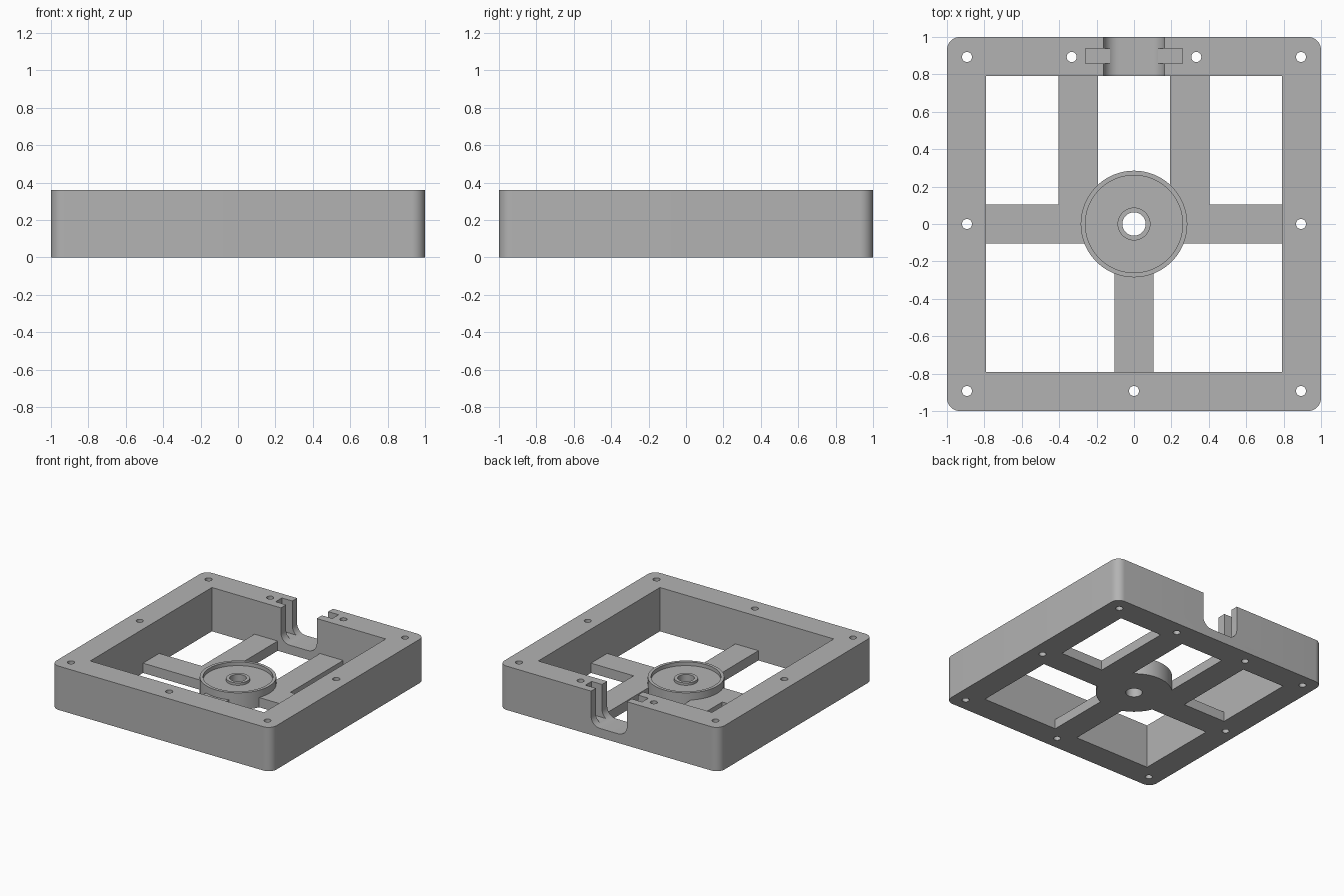
import bpy
import bmesh
from math import cos, sin, pi, radians

cube = bpy.data.objects.get("Cube")
if cube:
    bpy.data.objects.remove(cube, do_unlink=True)

HEIGHT = 0.36      # frame height
INNER = 0.79       # half width of the frame opening
FLOOR = 0.08       # thickness of the spokes
HALF = 0.105       # half width of a spoke
BOLT = 0.893       # bolt hole offset

grey = bpy.data.materials.new("plain grey")
grey.use_nodes = True
colour = (0.45, 0.45, 0.45, 1)
grey.diffuse_color = colour
grey.node_tree.nodes["Principled BSDF"].inputs["Base Color"].default_value = colour


def finish(name, bm):
    """Turn a bmesh into a grey object."""
    bmesh.ops.recalc_face_normals(bm, faces=bm.faces)
    mesh = bpy.data.meshes.new(name)
    bm.to_mesh(mesh)
    bm.free()
    mesh.materials.append(grey)
    obj = bpy.data.objects.new(name, mesh)
    bpy.context.collection.objects.link(obj)
    return obj


def activate(obj):
    bpy.ops.object.select_all(action='DESELECT')
    obj.select_set(True)
    bpy.context.view_layer.objects.active = obj


def smooth(obj):
    activate(obj)
    bpy.ops.object.shade_smooth_by_angle(angle=radians(30))


def arc(cx, cy, r, start, end, steps=10):
    angles = [radians(start + (end - start) * i / steps) for i in range(steps + 1)]
    return [(cx + r * cos(a), cy + r * sin(a)) for a in angles]


def prism(name, outlines, low, high, along_y=False):
    """Extrude outlines along z, or xz outlines along y."""
    bm = bmesh.new()
    for outline in outlines:
        def ring(d):
            return [bm.verts.new((u, d, v) if along_y else (u, v, d)) for u, v in outline]
        a, b = ring(low), ring(high)
        bm.faces.new(a)
        bm.faces.new(b)
        for i in range(len(a)):
            j = (i + 1) % len(a)
            bm.faces.new((a[i], a[j], b[j], b[i]))
    return finish(name, bm)


def rect(x0, x1, y0, y1):
    return [(x0, y0), (x1, y0), (x1, y1), (x0, y1)]


def cut(obj, cutter):
    cutter.hide_render = True
    mod = obj.modifiers.new("cut", 'BOOLEAN')
    mod.operation = 'DIFFERENCE'
    mod.solver = 'EXACT'
    mod.object = cutter
    activate(obj)
    bpy.ops.object.modifier_apply(modifier=mod.name)
    bpy.data.objects.remove(cutter, do_unlink=True)


# Square frame with rounded corners
R = 0.07
C = 1 - R
corners = [(C, C, 0), (-C, C, 90), (-C, -C, 180), (C, -C, 270)]
outline = [p for x, y, a in corners for p in arc(x, y, R, a, a + 90)]
frame = prism("frame", [outline], 0, HEIGHT)
cut(frame, prism("opening_cutter", [rect(-INNER, INNER, -INNER, INNER)], -0.1, 0.5))

# Round-bottomed notch in the back wall, with a slot across it
W, F, BOTTOM = 0.163, 0.08, 0.075
notch = ([(-W, 0.5)] + arc(F - W, BOTTOM + F, F, 180, 270)
         + arc(W - F, BOTTOM + F, F, 270, 360) + [(W, 0.5)])
cut(frame, prism("notch_cutter", [notch], 0.7, 1.1, along_y=True))
cut(frame, prism("slot_cutter", [rect(-0.258, 0.258, 0.857, 0.938)], 0.089, 0.5))

# Bolt holes through the frame
bolts = [(0, -BOLT)] + [p for s in (-1, 1) for p in
         ((s * BOLT, BOLT), (s * BOLT, 0), (s * BOLT, -BOLT), (s * 0.333, BOLT))]
holes = [arc(x, y, 0.027, 0, 360, 24)[:-1] for x, y in bolts]
cut(frame, prism("bolt_cutter", holes, -0.1, 0.5))
smooth(frame)

# Spokes joining the frame to the hub
START = 0.15
prism("front_spoke", [rect(-HALF, HALF, -INNER, -START)], 0, FLOOR)
for side, s in (("left", 1), ("right", -1)):
    prism(side + "_spoke", [rect(s * START, s * INNER, -HALF, HALF)], 0, FLOOR)
    prism(side + "_back_spoke", [rect(s * 0.192, s * 0.403, HALF, INNER)], 0, FLOOR)

# Turned hub: outer rim, shallow recess, raised collar and centre hole
profile = [(0.062, 0), (0.285, 0), (0.285, 0.14), (0.26, 0.14),
           (0.26, 0.11), (0.088, 0.11), (0.088, 0.13), (0.062, 0.13)]
bm = bmesh.new()
N = 72
rings = [[bm.verts.new((r * cos(2 * pi * i / N), r * sin(2 * pi * i / N), z))
          for i in range(N)] for r, z in profile]
for k, ring in enumerate(rings):
    nxt = rings[(k + 1) % len(rings)]
    for i in range(N):
        j = (i + 1) % N
        bm.faces.new((ring[i], ring[j], nxt[j], nxt[i]))
smooth(finish("hub", bm))
